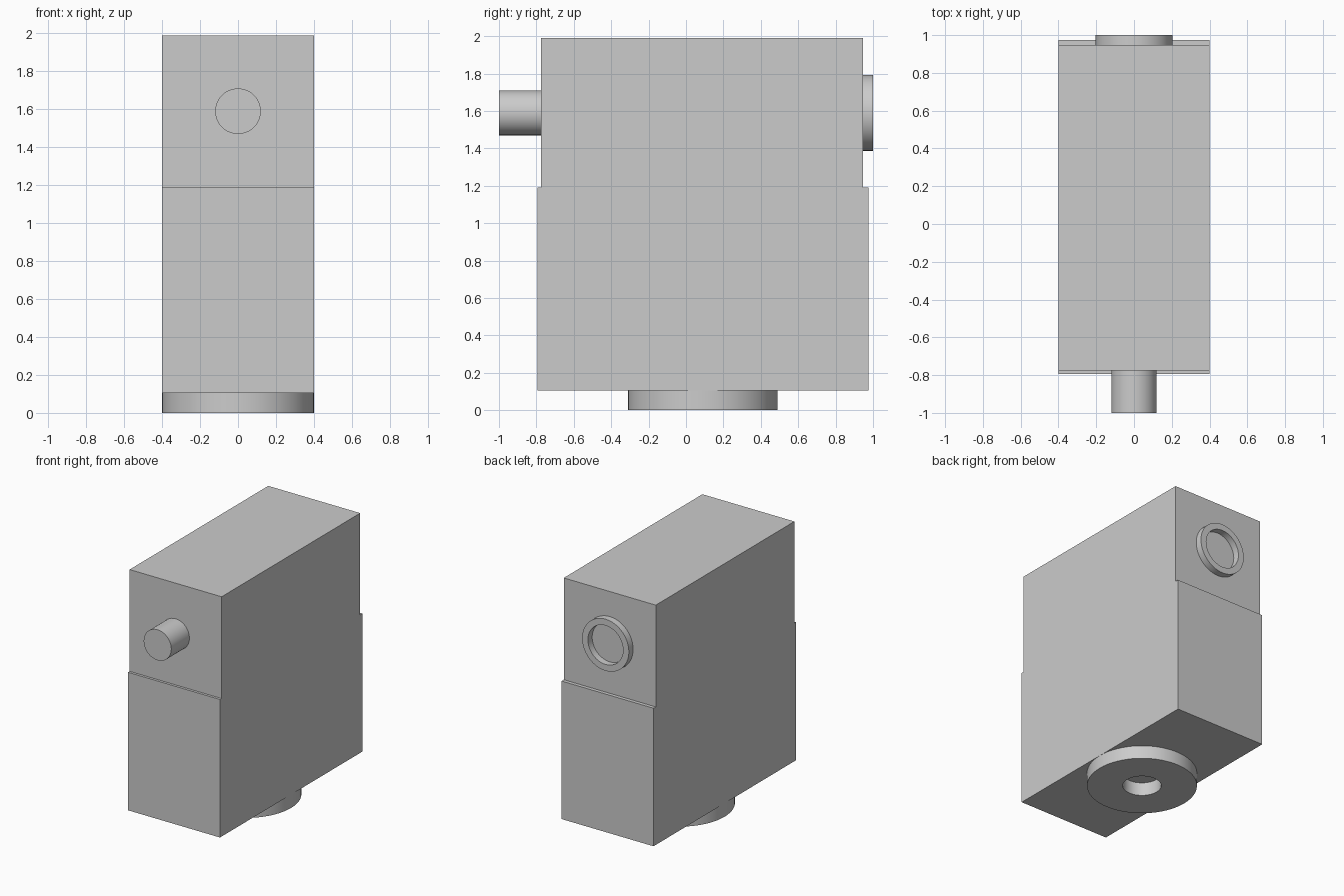
import bpy, bmesh, math
from mathutils import Matrix

cube = bpy.data.objects.get("Cube")
if cube:
    bpy.data.objects.remove(cube, do_unlink=True)

GREY = (0.6, 0.6, 0.6, 1.0)
grey = bpy.data.materials.new("light_grey")
grey.use_nodes = True
grey.diffuse_color = GREY
grey.node_tree.nodes["Principled BSDF"].inputs["Base Color"].default_value = GREY


def finish(name, bm, smooth=False):
    bmesh.ops.recalc_face_normals(bm, faces=bm.faces)
    mesh = bpy.data.meshes.new(name)
    bm.to_mesh(mesh)
    bm.free()
    mesh.materials.append(grey)
    obj = bpy.data.objects.new(name, mesh)
    bpy.context.collection.objects.link(obj)
    if smooth:
        bpy.ops.object.select_all(action='DESELECT')
        obj.select_set(True)
        bpy.context.view_layer.objects.active = obj
        bpy.ops.object.shade_smooth_by_angle(angle=math.radians(30))
    return obj


def box(name, y0, y1, z0, z1, width=0.8):
    bm = bmesh.new()
    bmesh.ops.create_cube(bm, size=1)
    bmesh.ops.scale(bm, vec=(width, y1 - y0, z1 - z0), verts=bm.verts)
    bmesh.ops.translate(bm, vec=(0, (y0 + y1) / 2, (z0 + z1) / 2), verts=bm.verts)
    return finish(name, bm)


def lathe(name, profile, matrix, closed, steps=64):
    """Spin a (radius, height) profile about the local z axis."""
    bm = bmesh.new()
    verts = [bm.verts.new((r, 0, h)) for r, h in profile]
    edges = [bm.edges.new(pair) for pair in zip(verts, verts[1:])]
    if closed:
        edges.append(bm.edges.new((verts[-1], verts[0])))
    bmesh.ops.spin(bm, geom=verts + edges, cent=(0, 0, 0), axis=(0, 0, 1),
                   angle=math.tau, steps=steps)
    bmesh.ops.remove_doubles(bm, verts=bm.verts, dist=1e-5)
    bmesh.ops.transform(bm, matrix=matrix, verts=bm.verts)
    return finish(name, bm, smooth=True)


def ring(name, outer, inner, depth, matrix):
    profile = [(inner, 0), (outer, 0), (outer, depth), (inner, depth)]
    return lathe(name, profile, matrix, closed=True)


# Housing: the lower block is slightly longer than the upper one
box("lower_body", -0.795, 0.975, 0.105, 1.19)
box("upper_body", -0.775, 0.947, 1.19, 1.99)

# Front pin and rear collar share one axis along y
along_y = Matrix.Rotation(math.radians(-90), 4, 'X')
lathe("front_pin", [(0, 0), (0.12, 0), (0.12, 0.225), (0, 0.225)],
      Matrix.Translation((0, -1, 1.59)) @ along_y, closed=False)
ring("rear_collar", 0.203, 0.153, 0.053,
     Matrix.Translation((0, 0.947, 1.59)) @ along_y)

# Foot ring below the housing
ring("foot_ring", 0.4, 0.14, 0.105, Matrix.Translation((0, 0.09, 0)))
